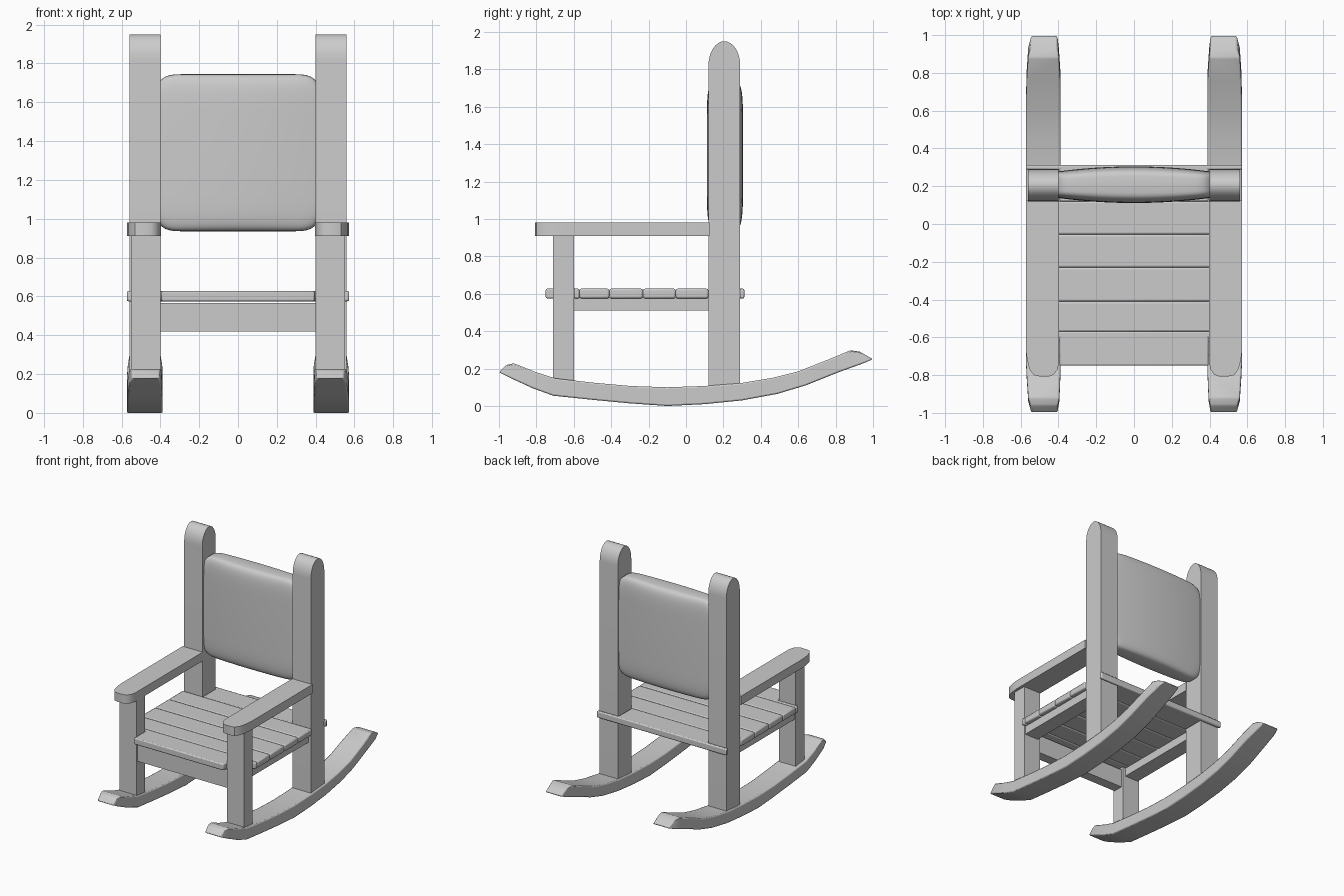
import bpy, bmesh, math

if "Cube" in bpy.data.objects:
    bpy.data.objects.remove(bpy.data.objects["Cube"])


def loft(name, rings, mirror=False, bevel=0.0, segments=2, angle=35):
    """Skin a list of closed rings, cap both ends, then finish the object."""
    bm = bmesh.new()
    rows = [[bm.verts.new(p) for p in ring] for ring in rings]
    n = len(rows[0])
    for a, b in zip(rows, rows[1:]):
        for i in range(n):
            j = (i + 1) % n
            bm.faces.new((a[i], a[j], b[j], b[i]))
    bm.faces.new(rows[0])
    bm.faces.new(rows[-1])
    bmesh.ops.recalc_face_normals(bm, faces=bm.faces)
    mesh = bpy.data.meshes.new(name)
    bm.to_mesh(mesh)
    bm.free()
    ob = bpy.data.objects.new(name, mesh)
    bpy.context.collection.objects.link(ob)
    if bevel:
        mod = ob.modifiers.new("bevel", 'BEVEL')
        mod.width, mod.segments, mod.limit_method = bevel, segments, 'ANGLE'
    if mirror:
        ob.modifiers.new("mirror", 'MIRROR')
    bpy.ops.object.select_all(action='DESELECT')
    bpy.context.view_layer.objects.active = ob
    ob.select_set(True)
    bpy.ops.object.shade_smooth_by_angle(angle=math.radians(angle))
    return ob


def plank(name, outline, z0, z1, **kw):
    """Extrude an xy outline upwards."""
    return loft(name, [[(x, y, z) for x, y in outline] for z in (z0, z1)], **kw)


def box(name, x0, x1, y0, y1, z0, z1, **kw):
    return plank(name, [(x0, y0), (x1, y0), (x1, y1), (x0, y1)], z0, z1, **kw)


# Rockers: (bottom y, bottom z, top y, top z, inner x, outer x)
stations = [
    (-1.00, 0.18, -0.96, 0.22, 0.405, 0.545),
    (-0.94, 0.15, -0.92, 0.228, 0.395, 0.56),
    (-0.82, 0.095, -0.80, 0.18, 0.39, 0.568),
    (-0.71, 0.055, -0.70, 0.148, 0.388, 0.573),
    (-0.50, 0.033, -0.50, 0.125, 0.388, 0.573),
    (-0.30, 0.014, -0.30, 0.107, 0.388, 0.573),
    (-0.10, 0.00, -0.10, 0.10, 0.388, 0.573),
    (0.10, 0.01, 0.10, 0.107, 0.388, 0.573),
    (0.30, 0.03, 0.29, 0.122, 0.388, 0.573),
    (0.49, 0.065, 0.46, 0.15, 0.388, 0.573),
    (0.64, 0.11, 0.60, 0.185, 0.388, 0.573),
    (0.82, 0.182, 0.76, 0.248, 0.39, 0.568),
    (0.94, 0.225, 0.88, 0.298, 0.398, 0.56),
    (1.00, 0.25, 0.93, 0.29, 0.405, 0.545),
]
loft("rocker", [[(xi, yb, zb), (xo, yb, zb), (xo, yt, zt), (xi, yt, zt)]
                for yb, zb, yt, zt, xi, xo in stations], mirror=True, bevel=0.008)

# Back posts with rounded tops
arc = [math.pi * i / 16 for i in range(17)]
side = [(0.12, 0.09), (0.29, 0.09)]
side += [(0.205 + 0.085 * math.cos(a), 1.82 + 0.13 * math.sin(a)) for a in arc]
loft("back_post", [[(x, y, z) for y, z in side] for x in (0.40, 0.56)], mirror=True)

# Front legs
box("front_leg", 0.40, 0.55, -0.71, -0.60, 0.11, 0.92, mirror=True)

# Armrests with rounded front corners
arm = [(0.396, 0.125), (0.573, 0.125), (0.573, -0.66), (0.566, -0.72),
       (0.553, -0.77), (0.53, -0.80), (0.50, -0.807), (0.45, -0.807),
       (0.425, -0.797), (0.405, -0.77), (0.396, -0.73)]
plank("armrest", arm, 0.91, 0.98, mirror=True)

# Seat slats: middle ones run the full width
Z0, Z1 = 0.575, 0.627
for y0, y1 in [(-0.57, -0.41), (-0.41, -0.23), (-0.23, -0.055), (-0.055, 0.12)]:
    box("seat_slat", -0.573, 0.573, y0, y1, Z0, Z1, bevel=0.01)


def notched(name, y0, ym, y1):
    """Slat that fits between the uprights and widens beyond them."""
    plank(name, [(-0.395, y0), (0.395, y0), (0.395, ym), (0.573, ym),
                 (0.573, y1), (-0.573, y1), (-0.573, ym), (-0.395, ym)],
          Z0, Z1, bevel=0.008)


notched("front_slat", -0.75, -0.60, -0.57)
notched("back_slat", 0.12, 0.288, 0.312)

# Rails under the seat
box("front_apron", -0.41, 0.41, -0.70, -0.62, 0.42, 0.565)
box("side_rail", 0.42, 0.54, -0.61, 0.13, 0.51, 0.58, mirror=True)

# Padded backrest: superellipse sections swept along x, thickest in the middle
rings = []
for i in range(33):
    u = -math.cos(math.pi * i / 32)
    thick = 0.097 - 0.027 * u * u
    tall = 0.405 - 0.035 * abs(u) ** 14
    ring = []
    for k in range(48):
        a = 2 * math.pi * k / 48
        c, s = math.cos(a), math.sin(a)
        ring.append((0.402 * u,
                     0.208 + thick * math.copysign(abs(c) ** 0.4, c),
                     1.34 + tall * math.copysign(abs(s) ** 0.3, s)))
    rings.append(ring)
loft("backrest", rings, angle=50)
